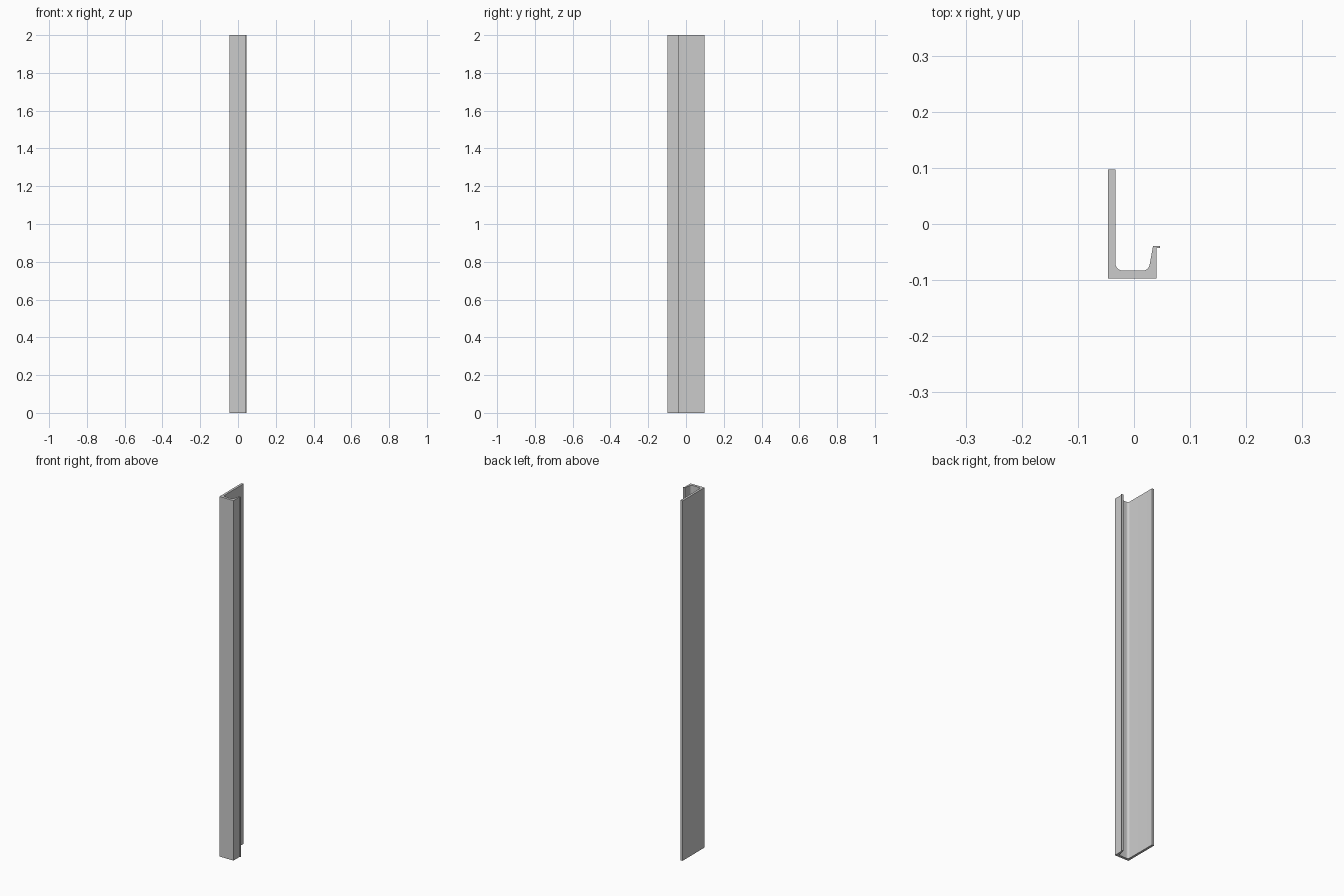
import bpy, bmesh, math
from mathutils import Vector

if "Cube" in bpy.data.objects:
    bpy.data.objects.remove(bpy.data.objects["Cube"])

LENGTH = 2.0


def fillet(prev, corner, nxt, r, steps=8):
    """Points of a round tangent to both edges meeting at corner."""
    p, c, n = Vector(prev), Vector(corner), Vector(nxt)
    a, b = (p - c).normalized(), (n - c).normalized()
    half = a.angle(b) / 2
    centre = c + (a + b).normalized() * (r / math.sin(half))
    start = c + a * (r / math.tan(half)) - centre
    end = c + b * (r / math.tan(half)) - centre
    sweep = math.pi - 2 * half
    pts = []
    for i in range(steps + 1):
        t = i / steps
        v = (start * math.sin((1 - t) * sweep) + end * math.sin(t * sweep)) / math.sin(sweep)
        pts.append(centre + v)
    return pts


# Cross-section: tall flange, floor, tapered short wall with outward lip
flange_top = (-0.033, 0.097)
left_corner = (-0.033, -0.083)
right_corner = (0.026, -0.083)
lip_inner = (0.034, -0.039)
profile = [(-0.046, 0.097), (-0.046, -0.097), (0.040, -0.097),
           (0.040, -0.0425), (0.046, -0.0425), (0.046, -0.039), lip_inner]
profile += fillet(lip_inner, right_corner, left_corner, 0.0125)
profile += fillet(right_corner, left_corner, flange_top, 0.0125)
profile.append(flange_top)

# Extrude the section to full height
bm = bmesh.new()
base = bm.faces.new([bm.verts.new((p[0], p[1], 0)) for p in profile])
top = bmesh.ops.extrude_face_region(bm, geom=[base], use_keep_orig=True)
verts = [g for g in top["geom"] if isinstance(g, bmesh.types.BMVert)]
bmesh.ops.translate(bm, verts=verts, vec=(0, 0, LENGTH))
bmesh.ops.recalc_face_normals(bm, faces=bm.faces)

mesh = bpy.data.meshes.new("channel_rail")
bm.to_mesh(mesh)
bm.free()
rail = bpy.data.objects.new("channel_rail", mesh)
bpy.context.collection.objects.link(rail)

# Smooth the inner rounds, keep edges crisp
bpy.context.view_layer.objects.active = rail
rail.select_set(True)
bpy.ops.object.shade_smooth_by_angle(angle=math.radians(30))
